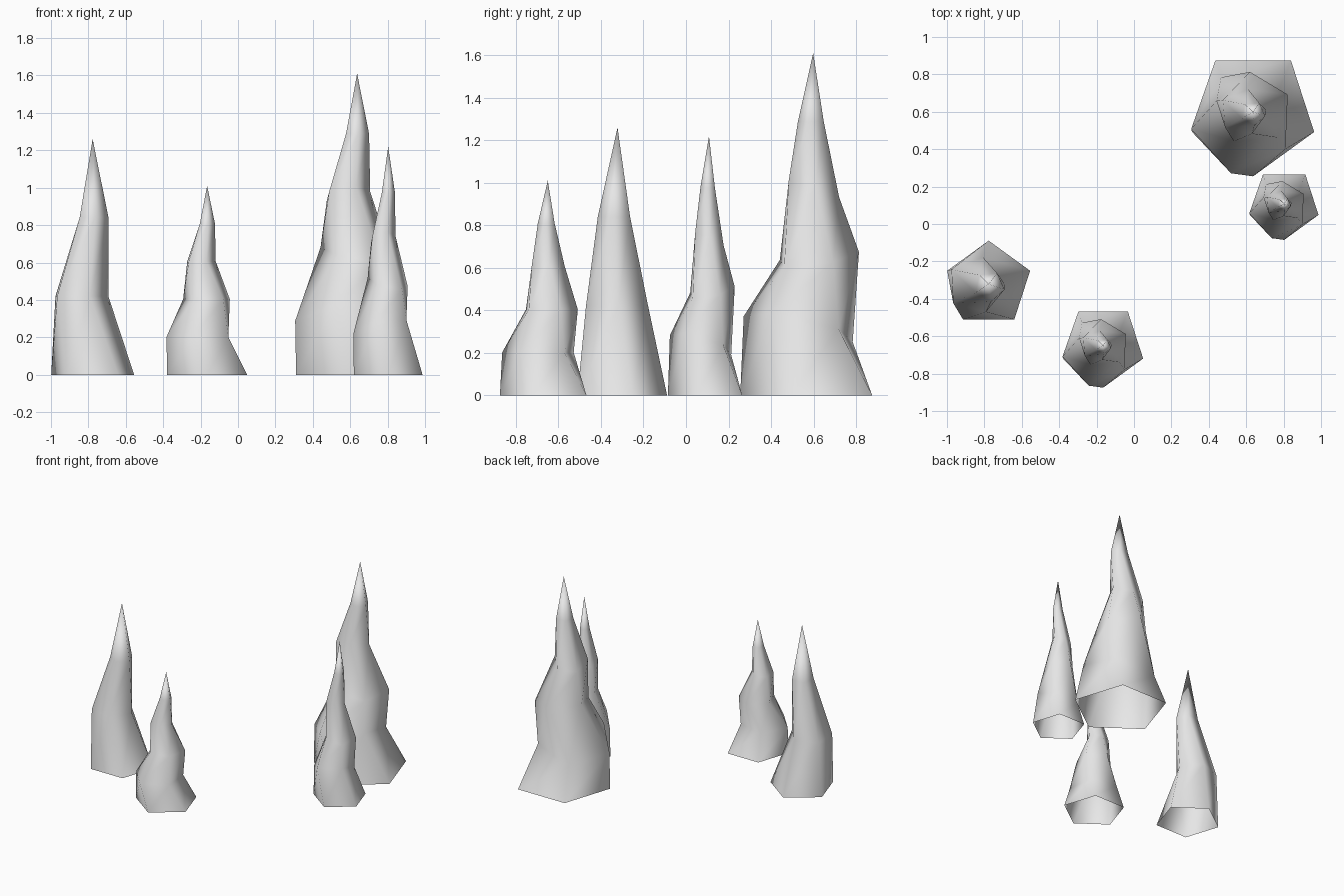
import bpy
import bmesh
from math import cos, sin, radians

SIDES = 5

cube = bpy.data.objects.get("Cube")
if cube:
    bpy.data.objects.remove(cube, do_unlink=True)

stone = bpy.data.materials.new("pale_grey_stone")
stone.use_nodes = True
GREY = (0.8, 0.8, 0.8, 1)
stone.diffuse_color = GREY
stone.node_tree.nodes["Principled BSDF"].inputs["Base Color"].default_value = GREY

# Rings, bottom to top: shift x, shift y, radius (of base radius), angle, tilt x, tilt y
TALL_RINGS = [
    (0, 0, 1, 54, 0, 0),
    (-.18, -.18, .79, 42, .025, -.037),
    (0, .045, .585, 23, -.02, .017),
    (-.16, 0, .365, 5, .01, -.024),
    (0, -.02, .19, -12, 0, 0),
]
PLAIN_RINGS = [
    (0, 0, 1, 18, 0, 0),
    (-.3, -.02, .66, 3, 0, 0),
    (.02, -.05, .35, -12, 0, 0),
]


def spike(name, x, y, radius, height, rings, tilt=1):
    """Twisting five-sided spike with an open foot and a pointed tip."""
    bm = bmesh.new()
    loops = []
    for level, (dx, dy, r, turn, tx, ty) in enumerate(rings):
        loop = []
        for i in range(SIDES):
            a = radians(turn + 360 / SIDES * i)
            z = level / len(rings) + tilt * (tx * cos(a) + ty * sin(a))
            loop.append(bm.verts.new((radius * (dx + r * cos(a)),
                                      radius * (dy + r * sin(a)), height * z)))
        loops.append(loop)
    tip = bm.verts.new((0, 0, height))
    for i in range(SIDES):
        j = (i + 1) % SIDES
        for low, high in zip(loops, loops[1:]):
            bm.faces.new((low[i], low[j], high[j], high[i]))
        bm.faces.new((loops[-1][i], loops[-1][j], tip))
    for face in bm.faces:
        face.smooth = True
    mesh = bpy.data.meshes.new(name)
    bm.to_mesh(mesh)
    bm.free()
    mesh.materials.append(stone)
    obj = bpy.data.objects.new(name, mesh)
    obj.location = (x, y, 0)
    bpy.context.collection.objects.link(obj)


# The four spikes
spike("large_spike", .637, .598, .343, 1.61, TALL_RINGS)
spike("slender_spike", .803, .108, .193, 1.22, TALL_RINGS)
spike("short_spike", -.165, -.65, .225, 1.01, TALL_RINGS, tilt=0)
spike("plain_spike", -.777, -.322, .233, 1.26, PLAIN_RINGS)
